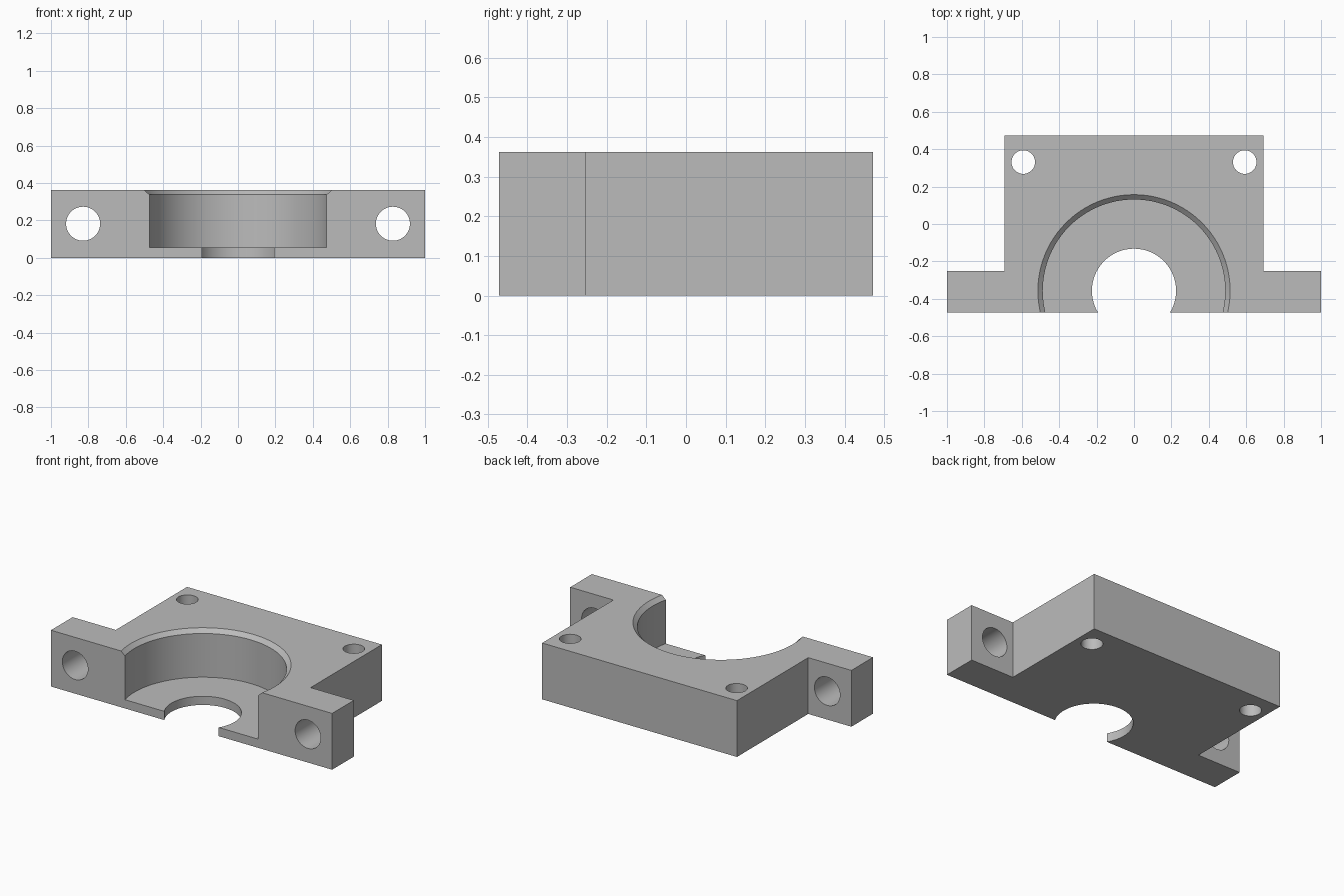
import bpy
import bmesh
import math
from mathutils import Matrix

HEIGHT, HALF_DEPTH = 0.362, 0.472
BORE_Y = -0.357

cube = bpy.data.objects.get("Cube")
if cube:
    bpy.data.objects.remove(cube, do_unlink=True)

grey = bpy.data.materials.new("plain grey")
grey.use_nodes = True
colour = (0.5, 0.5, 0.5, 1)
grey.diffuse_color = colour
grey.node_tree.nodes["Principled BSDF"].inputs["Base Color"].default_value = colour


def add_object(name, bm):
    bmesh.ops.recalc_face_normals(bm, faces=bm.faces)
    mesh = bpy.data.meshes.new(name)
    bm.to_mesh(mesh)
    bm.free()
    mesh.materials.append(grey)
    obj = bpy.data.objects.new(name, mesh)
    bpy.context.collection.objects.link(obj)
    return obj


def extruded_outline(name, points, height):
    bm = bmesh.new()
    face = bm.faces.new([bm.verts.new((x, y, 0)) for x, y in points])
    result = bmesh.ops.extrude_face_region(bm, geom=[face], use_keep_orig=True)
    top = [v for v in result["geom"] if isinstance(v, bmesh.types.BMVert)]
    bmesh.ops.translate(bm, verts=top, vec=(0, 0, height))
    return add_object(name, bm)


def lathe(name, profile, matrix, segments):
    """Solid of revolution from (radius, height) pairs, capped at both ends."""
    bm = bmesh.new()
    rings = []
    for r, z in profile:
        angles = [math.tau * i / segments for i in range(segments)]
        rings.append([bm.verts.new((r * math.cos(a), r * math.sin(a), z)) for a in angles])
    for low, high in zip(rings, rings[1:]):
        for i in range(segments):
            j = (i + 1) % segments
            bm.faces.new((low[i], low[j], high[j], high[i]))
    bm.faces.new(rings[0])
    bm.faces.new(rings[-1])
    bm.transform(matrix)
    obj = add_object(name, bm)
    obj.hide_render = True
    return obj


# Block with a mounting ear on each side
right_half = [(0.693, HALF_DEPTH), (0.693, -0.252), (1, -0.252), (1, -HALF_DEPTH)]
outline = right_half + [(-x, y) for x, y in reversed(right_half)]
block = extruded_outline("bearing_block", outline, HEIGHT)

# Stepped bore with a chamfered rim
bore_profile = [(0.225, -0.1), (0.225, 0.056), (0.488, 0.056), (0.488, 0.337), (0.566, 0.412)]
cutters = [lathe("bore_cutter", bore_profile, Matrix.Translation((0, BORE_Y, 0)), 96)]

# Vertical bolt holes at the back, horizontal bolt holes through the ears
for side in (-1, 1):
    upright = Matrix.Translation((side * 0.592, 0.331, 0))
    cutters.append(lathe("bolt_hole_cutter", [(0.063, -0.1), (0.063, 0.5)], upright, 48))
    lying = Matrix.Translation((side * 0.828, -0.36, 0.182)) @ Matrix.Rotation(math.pi / 2, 4, "X")
    cutters.append(lathe("ear_hole_cutter", [(0.091, -0.2), (0.091, 0.2)], lying, 48))

for cutter in cutters:
    cut = block.modifiers.new(cutter.name, "BOOLEAN")
    cut.operation = "DIFFERENCE"
    cut.solver = "EXACT"
    cut.object = cutter

# Bake the cuts and remove the helpers
bpy.context.view_layer.update()
evaluated = block.evaluated_get(bpy.context.evaluated_depsgraph_get())
finished = bpy.data.meshes.new_from_object(evaluated)
block.modifiers.clear()
block.data = finished
finished.materials.clear()
finished.materials.append(grey)
for polygon in finished.polygons:
    polygon.material_index = 0
for cutter in cutters:
    bpy.data.objects.remove(cutter, do_unlink=True)

bpy.ops.object.select_all(action="DESELECT")
block.select_set(True)
bpy.context.view_layer.objects.active = block
bpy.ops.object.shade_smooth_by_angle(angle=math.radians(30))
